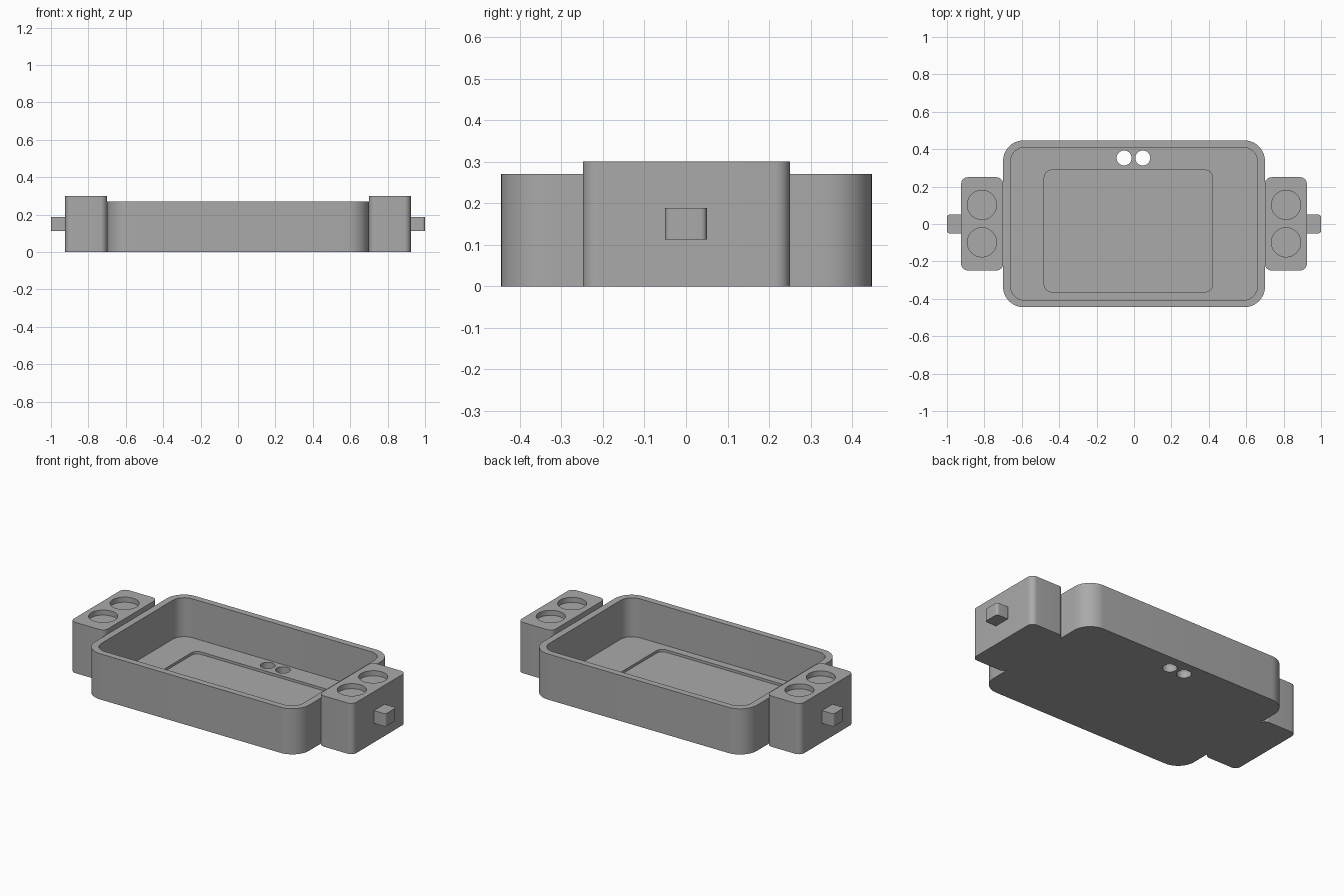
import bpy
import bmesh
import math

cube = bpy.data.objects.get("Cube")
if cube:
    bpy.data.objects.remove(cube)

grey = bpy.data.materials.new("plain grey")
grey.use_nodes = True
grey.diffuse_color = (0.4, 0.4, 0.4, 1)
grey.node_tree.nodes["Principled BSDF"].inputs["Base Color"].default_value = (0.4, 0.4, 0.4, 1)


def prism(name, outline, z0, z1):
    """Solid between two heights over a closed outline."""
    bm = bmesh.new()
    base = bm.faces.new([bm.verts.new((x, y, z0)) for x, y in outline])
    top = bmesh.ops.extrude_face_region(bm, geom=[base])["geom"]
    moved = [v for v in top if isinstance(v, bmesh.types.BMVert)]
    bmesh.ops.translate(bm, verts=moved, vec=(0, 0, z1 - z0))
    bmesh.ops.recalc_face_normals(bm, faces=bm.faces)
    mesh = bpy.data.meshes.new(name)
    bm.to_mesh(mesh)
    bm.free()
    mesh.materials.append(grey)
    obj = bpy.data.objects.new(name, mesh)
    bpy.context.collection.objects.link(obj)
    return obj


def rounded(x0, x1, y0, y1, r, steps=12):
    """Rectangle outline with rounded corners."""
    corners = [(x1 - r, y1 - r), (x0 + r, y1 - r), (x0 + r, y0 + r), (x1 - r, y0 + r)]
    points = []
    for i, (cx, cy) in enumerate(corners):
        for k in range(steps + 1):
            a = math.pi / 2 * (i + k / steps)
            points.append((cx + r * math.cos(a), cy + r * math.sin(a)))
    return points


def circle(cx, cy, r, steps=48):
    angles = [2 * math.pi * k / steps for k in range(steps)]
    return [(cx + r * math.cos(a), cy + r * math.sin(a)) for a in angles]


def cut(target, cutter):
    cutter.hide_render = True
    mod = target.modifiers.new(cutter.name, "BOOLEAN")
    mod.operation = "DIFFERENCE"
    mod.solver = "EXACT"
    mod.object = cutter
    bpy.context.view_layer.objects.active = target
    bpy.ops.object.modifier_apply(modifier=mod.name)
    bpy.data.objects.remove(cutter)


def smooth(obj):
    bpy.ops.object.select_all(action="DESELECT")
    obj.select_set(True)
    bpy.context.view_layer.objects.active = obj
    bpy.ops.object.shade_smooth_by_angle(angle=math.radians(30))


FLOOR = 0.04

# Open tray with a shallow floor recess and two through holes
tray = prism("tray", rounded(-0.7, 0.7, -0.445, 0.447, 0.11), 0, 0.27)
cut(tray, prism("cavity", rounded(-0.66, 0.66, -0.407, 0.409, 0.075), FLOOR, 0.4))
cut(tray, prism("floor_recess", rounded(-0.48, 0.42, -0.363, 0.288, 0.04), FLOOR - 0.015, 0.1))
for x in (-0.053, 0.047):
    cut(tray, prism("drain_hole", circle(x, 0.353, 0.04), -0.1, 0.1))
smooth(tray)

# Side blocks with two round sockets and an outer peg
for side, s in (("left", 1), ("right", -1)):
    xa, xb = sorted((s * 0.7, s * 0.924))
    block = prism(side + "_block", rounded(xa, xb, -0.248, 0.25, 0.035), 0, 0.3)
    for y in (-0.098, 0.102):
        cut(block, prism("socket", circle(s * 0.813, y, 0.078), 0.27, 0.4))
    smooth(block)
    xa, xb = sorted((s * 0.915, s))
    smooth(prism(side + "_peg", rounded(xa, xb, -0.05, 0.05, 0.014), 0.113, 0.188))
